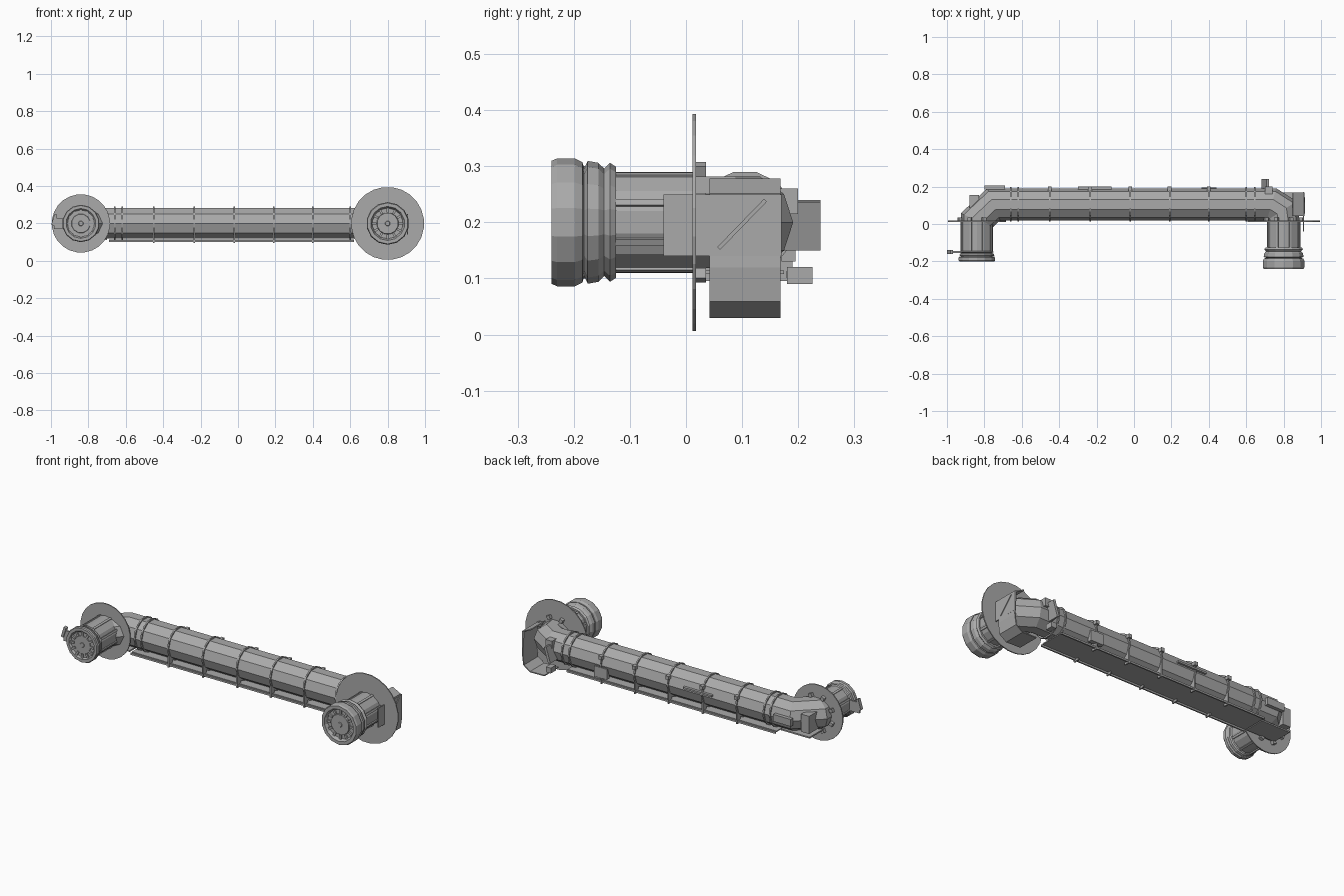
import bpy, bmesh, math
from mathutils import Vector, Matrix

if "Cube" in bpy.data.objects:
    bpy.data.objects.remove(bpy.data.objects["Cube"])

grey = bpy.data.materials.new("plain_grey")
grey.use_nodes = True
grey.diffuse_color = (0.4, 0.4, 0.4, 1)
grey.node_tree.nodes["Principled BSDF"].inputs["Base Color"].default_value = (0.4, 0.4, 0.4, 1)

Z = 0.2          # height of the pipe axis
ARM_Y = 0.105    # depth of the long pipe axis
ARM_R = 0.086


def finish(bm, name):
    bmesh.ops.recalc_face_normals(bm, faces=bm.faces)
    me = bpy.data.meshes.new(name)
    bm.to_mesh(me)
    bm.free()
    me.materials.append(grey)
    ob = bpy.data.objects.new(name, me)
    bpy.context.collection.objects.link(ob)
    return ob


def box(name, lo, hi, turn=0.0, axis='Y'):
    lo, hi = Vector(lo), Vector(hi)
    bm = bmesh.new()
    m = Matrix.Translation((lo + hi) / 2) @ Matrix.Rotation(turn, 4, axis)
    bmesh.ops.create_cube(bm, size=1, matrix=m @ Matrix.Diagonal((*(hi - lo), 1)))
    return finish(bm, name)


def skin(bm, rings, close=True):
    for a, b in zip(rings, rings[1:]):
        n = len(a)
        for i in range(n if close else n - 1):
            j = (i + 1) % n
            bm.faces.new((a[i], a[j], b[j], b[i]))


def lathe(name, cx, profile, n=14):
    """Revolve (y, radius) pairs about a front-facing axis."""
    bm = bmesh.new()
    rings = [[bm.verts.new((cx + r * math.cos(2 * math.pi * (i + .5) / n), y,
                            Z + r * math.sin(2 * math.pi * (i + .5) / n)))
              for i in range(n)] for y, r in profile]
    skin(bm, rings)
    bm.faces.new(rings[0])
    bm.faces.new(rings[-1])
    return finish(bm, name)


def sweep(name, path, r, n=10):
    """Tube with mitred bends through (x, y) points at pipe height."""
    bm, rings = bmesh.new(), []
    pts = [Vector((x, y, Z)) for x, y in path]
    for k, p in enumerate(pts):
        a = (p - pts[k - 1]).normalized() if k else (pts[1] - p).normalized()
        b = (pts[k + 1] - p).normalized() if k < len(pts) - 1 else a
        t = (a + b).normalized()
        side = t.cross(Vector((0, 0, 1))) / max(t.dot(a), .5)
        rings.append([bm.verts.new(p + side * r * math.cos(2 * math.pi * i / n)
                                   + Vector((0, 0, r * math.sin(2 * math.pi * i / n))))
                      for i in range(n)])
    skin(bm, rings)
    bm.faces.new(rings[0])
    bm.faces.new(rings[-1])
    return finish(bm, name)


def sheet(name, line, y0, y1, thick=0.006):
    """Bent plate: an (x, z) line extruded in depth."""
    bm = bmesh.new()
    skin(bm, [[bm.verts.new((x, y, z)) for x, z in line] for y in (y0, y1)], False)
    ob = finish(bm, name)
    mod = ob.modifiers.new("thickness", 'SOLIDIFY')
    mod.thickness = thick
    mod.offset = 0
    return ob


# Long pipe with a mitred elbow at each end
sweep("main_pipe", [(-0.84, 0.0), (-0.84, 0.02), (-0.75, ARM_Y), (-0.62, ARM_Y),
                    (0.62, ARM_Y), (0.735, ARM_Y), (0.79, 0.07), (0.80, 0.0)], ARM_R)

# Strap bands, with clamp lugs and brackets down to the tray
for x in (-0.66, -0.62, -0.45, -0.235, -0.02, 0.19, 0.4, 0.6, 0.645):
    sweep("strap_band", [(x - .004, ARM_Y), (x + .004, ARM_Y)], ARM_R + .006, 14)
for x in (-0.45, -0.235, -0.02, 0.19, 0.4):
    box("strap_lug", (x - .01, ARM_Y + .07, Z + .035), (x + .01, ARM_Y + .095, Z + .055))
    box("front_bracket", (x - .004, 0.018, 0.095), (x + .004, 0.05, 0.16))
    box("back_bracket", (x - .004, 0.16, 0.095), (x + .004, 0.19, 0.16))
box("back_cover", (0.36, 0.17, 0.13), (0.44, 0.195, 0.19))
box("back_rib", (-0.3, 0.185, 0.21), (-0.12, 0.2, 0.22))

# Shallow tray under the pipe
box("tray_floor", (-0.69, 0.035, 0.108), (0.62, 0.175, 0.114))
for y in (0.022, 0.178):
    box("tray_rail", (-0.69, y, 0.102), (0.62, y + .008, 0.112))


def collar(side, cx, flange_r, r, ring_r, y_end, y_ring):
    """Front-facing spout: flange, ribbed drum, ringed head and hub."""
    lathe(side + "_flange", cx, [(0.012, flange_r), (0.018, flange_r)], 24)
    lathe(side + "_drum", cx, [(y_ring, r), (0.015, r)])
    s = (y_ring - y_end) / 11
    # stacked rings, closed by a recessed face
    lathe(side + "_head", cx, [
        (y_end + 1.8 * s, 0.02), (y_end + 1.8 * s, ring_r * .72), (y_end, ring_r * .8),
        (y_end, ring_r * .96), (y_end + s, ring_r), (y_end + 4 * s, ring_r),
        (y_end + 5.3 * s, ring_r * .94), (y_end + 5.6 * s, ring_r * .84),
        (y_end + 6.2 * s, ring_r * .96), (y_end + 8 * s, ring_r * .93),
        (y_end + 9 * s, ring_r * .84), (y_end + 10 * s, ring_r * .93),
        (y_ring, ring_r * .87)], 14)
    lathe(side + "_inner_ring", cx, [(y_end + s, ring_r * .42), (y_end + s, ring_r * .5),
                                     (y_end + 2 * s, ring_r * .52)], 12)
    lathe(side + "_hub", cx, [(y_end + .6 * s, .012), (y_end + 2 * s, .02)], 8)
    for k in range(12):
        a = 2 * math.pi * k / 12
        c = Vector((cx + math.cos(a) * ring_r * .62, y_end + 1.6 * s,
                    Z + math.sin(a) * ring_r * .62))
        d = Vector((.006, .006, .012))
        box(side + "_bolt", c - d, c + d, math.pi / 2 - a)
    # long ribs on the drum, and clips behind the flange
    for k in range(8):
        a = 2 * math.pi * (k + .5) / 8
        u = Vector((math.cos(a), 0, math.sin(a)))
        c = Vector((cx, 0, Z)) + u * r
        box(side + "_rib", c + Vector((-.004, y_ring, -.006)),
            c + Vector((.004, .012, .006)), -a)
        c += u * .012
        box(side + "_clip", c + Vector((-.01, .012, -.01)), c + Vector((.01, .036, .01)), -a)


collar("left", 0.80, 0.195, 0.09, 0.114, -0.24, -0.125)
collar("right", -0.84, 0.156, 0.087, 0.1, -0.2, -0.145)

# Side latch on the right head
box("right_latch_arm", (-0.985, -0.155, 0.17), (-0.92, -0.145, 0.23))
box("right_latch_tip", (-0.99, -0.16, 0.19), (-0.975, -0.14, 0.25), 0.3)

# Open bent shroud around the left elbow
sheet("left_shroud", [(0.85, 0.275), (0.9, 0.25), (0.908, 0.12), (0.9, 0.06),
                      (0.86, 0.032), (0.77, 0.034)], 0.042, 0.168)
box("left_side_plate", (0.904, -0.04, 0.14), (0.91, 0.17, 0.25))
box("left_side_brace", (0.909, 0.04, 0.193), (0.914, 0.16, 0.2), 0.8, 'X')

# Fins and fittings behind both elbows
box("left_back_fin", (0.695, 0.17, 0.15), (0.71, 0.24, 0.24), 0.3)
box("left_back_hook", (0.69, 0.18, 0.09), (0.72, 0.225, 0.12))
box("left_back_block", (0.70, 0.15, 0.215), (0.74, 0.2, 0.26))
box("right_back_rib", (-0.8, 0.185, 0.18), (-0.69, 0.205, 0.22), 0, 'Z')
box("right_corner_plate", (-0.88, 0.03, 0.14), (-0.83, 0.155, 0.24))
box("right_corner_shelf", (-0.88, 0.03, 0.112), (-0.7, 0.15, 0.12))
